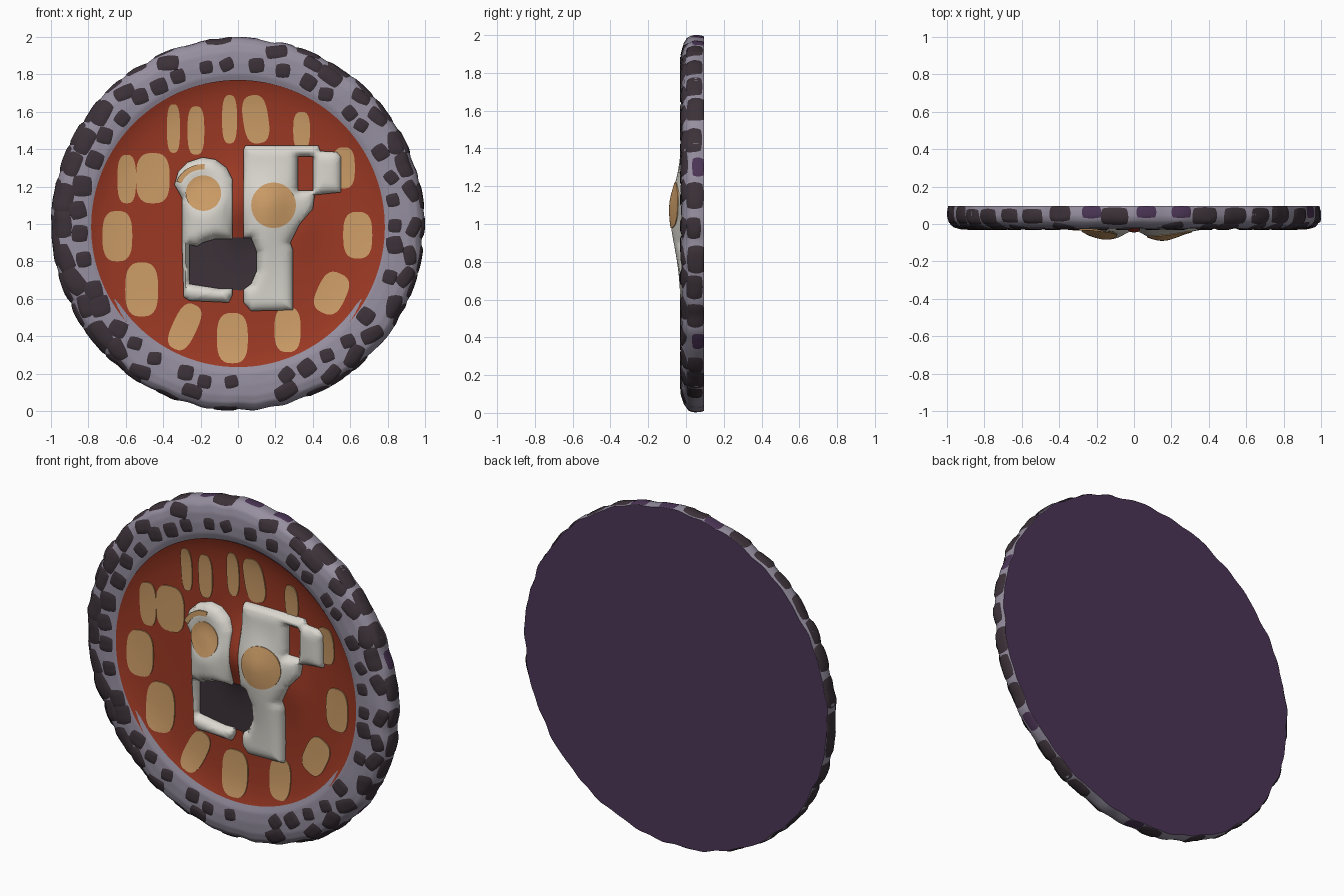
import bpy, bmesh, math, random
from mathutils import Vector

if "Cube" in bpy.data.objects:
    bpy.data.objects.remove(bpy.data.objects["Cube"])
random.seed(7)
CZ = 1.0


def mat(name, r, g, b):
    m = bpy.data.materials.new(name)
    lin = lambda c: ((c / 255 + 0.055) / 1.055) ** 2.4 if c > 10 else c / 3295
    m.diffuse_color = (lin(r), lin(g), lin(b), 1)
    m.use_nodes = True
    m.node_tree.nodes["Principled BSDF"].inputs["Base Color"].default_value = m.diffuse_color
    return m


GREY = mat("lavender_grey", 150, 143, 160)
DARK = mat("dark_stone", 60, 50, 57)
PURPLE = mat("deep_purple", 75, 53, 86)
RED = mat("brick_red", 156, 57, 36)
TAN = mat("tan", 205, 157, 103)
WHITE = mat("bone_white", 218, 215, 207)


def finish(bm, name, mats, angle=40):
    me = bpy.data.meshes.new(name)
    bm.to_mesh(me)
    bm.free()
    ob = bpy.data.objects.new(name, me)
    bpy.context.collection.objects.link(ob)
    for m in mats:
        me.materials.append(m)
    bpy.ops.object.select_all(action='DESELECT')
    ob.select_set(True)
    bpy.context.view_layer.objects.active = ob
    bpy.ops.object.shade_smooth_by_angle(angle=math.radians(angle))
    return ob


# ---- rim: wobbly ring whose profile is followed by length u ----
PROFILE = [(.765, -.008), (.80, -.021), (.86, -.025), (.92, -.022), (.96, -.010),
           (.985, .014), (.994, .04), (.993, .07), (.988, .095)]
LENS = [0]
for p, q in zip(PROFILE, PROFILE[1:]):
    LENS.append(LENS[-1] + math.dist(p, q))


def rim(t, u, off=0.0):
    u = max(0, min(LENS[-1], u))
    i = next(k for k in range(len(LENS) - 1) if u <= LENS[k + 1] + 1e-9)
    f = (u - LENS[i]) / (LENS[i + 1] - LENS[i])
    (r0, y0), (r1, y1) = PROFILE[i], PROFILE[i + 1]
    d = math.hypot(r1 - r0, y1 - y0)
    r = r0 + (r1 - r0) * f + off * (y1 - y0) / d
    y = y0 + (y1 - y0) * f - off * (r1 - r0) / d
    w = math.sin(17 * t) + .8 * math.sin(29 * t + 1) + .7 * math.sin(43 * t + 2)
    k = max(0, (r - .8) / .2)
    r = min(1.0, r + .0035 * w * k)
    if u < LENS[-1] - .04:
        y += .0015 * math.sin(31 * t + 20 * u) * k
    return Vector((r * math.cos(t), min(y, .095), CZ + r * math.sin(t)))


bm = bmesh.new()
NT, NU = 256, 32
ring = [[bm.verts.new(rim(2 * math.pi * a / NT, LENS[-1] * b / NU)) for a in range(NT)]
        for b in range(NU + 1)]
for b in range(NU):
    for a in range(NT):
        c = (a + 1) % NT
        bm.faces.new((ring[b][a], ring[b][c], ring[b + 1][c], ring[b + 1][a]))
back = bm.faces.new(ring[-1])
back.material_index = 1
bmesh.ops.recalc_face_normals(bm, faces=bm.faces)
if back.normal.y < 0:
    bmesh.ops.reverse_faces(bm, faces=bm.faces)
finish(bm, "stone_rim_and_back", [GREY, PURPLE])


# ---- cobbles: rounded patches laid over the rim ----
def cobble(bm, t, u, wt, wu, rot, lift=.007, n=6):
    g = []
    for i in range(n + 1):
        row = []
        for j in range(n + 1):
            a, b = 2 * i / n - 1, 2 * j / n - 1
            edge = i in (0, n) or j in (0, n)
            x, y = a * math.sqrt(1 - .25 * b * b) * wt, b * math.sqrt(1 - .25 * a * a) * wu
            x, y = x * math.cos(rot) - y * math.sin(rot), x * math.sin(rot) + y * math.cos(rot)
            row.append(bm.verts.new(rim(t + x / .92, u + y, .0015 if edge else lift)))
        g.append(row)
    for i in range(n):
        for j in range(n):
            bm.faces.new((g[i][j], g[i + 1][j], g[i + 1][j + 1], g[i][j + 1]))


dark, purp = bmesh.new(), bmesh.new()
# rows: count, profile position, half width, half depth
for row, (n, u, wt, wu) in enumerate([(39, .086, .045, .040), (38, .178, .058, .040), (38, .265, .062, .046)]):
    for k in range(n):
        t = 2 * math.pi * (k + random.uniform(-.2, .2)) / n
        deg = math.degrees(t) % 360
        s = random.uniform(.85, 1.15)
        left = 140 < deg < 225
        if left:
            s *= 1.2
        skip = .08
        if row > 0 and 55 < deg < 130:
            skip = .6
        elif row > 0 and 225 < deg < 310:
            skip = .35
        if left:
            skip = 0
        if random.random() < skip:
            if row == 2 and random.random() < .4:
                cobble(purp, t, u + .02, wt * .8, wu * .7, 0, .003)
            continue
        cobble(dark, t, u + random.uniform(-.012, .012), wt * s, wu * s,
               random.uniform(-.5, .5) if row < 2 else 0)
for b, nm, m in ((dark, "dark_cobbles", DARK), (purp, "purple_edge_patches", PURPLE)):
    finish(b, nm, [m], 50)


# ---- dial: shallow dish, swelling in the middle behind the relief ----
def dial_y(x, z):
    r = math.hypot(x, z - .985) / .785
    swell = .07 * math.exp(-(x / .1) ** 2 - ((z - 1.1) / .17) ** 2)
    flank = .02 * math.exp(-((x - .34) / .09) ** 2 - ((z - .98) / .16) ** 2)
    return .025 - .044 * r ** 8 - swell - flank


bm = bmesh.new()
RINGS, SEG = 40, 128
mid = bm.verts.new((0, dial_y(0, .985), .985))
prev = None
for i in range(1, RINGS + 1):
    r = .785 * i / RINGS
    cur = []
    for a in range(SEG):
        x, z = r * math.cos(2 * math.pi * a / SEG), .985 + r * math.sin(2 * math.pi * a / SEG)
        cur.append(bm.verts.new((x, dial_y(x, z), z)))
    for a in range(SEG):
        c = (a + 1) % SEG
        if prev:
            bm.faces.new((prev[a], cur[a], cur[c], prev[c]))
        else:
            bm.faces.new((mid, cur[a], cur[c]))
    prev = cur
finish(bm, "red_dial", [RED])


# ---- sheets: outline cut into a grid, draped over a height rule, with side walls ----
def seg_dist(p, a, b):
    ab = b - a
    f = max(0, min(1, (p - a).dot(ab) / ab.length_squared))
    return (p - a - ab * f).length


def sheet(name, outline, height, m, hole=None, step=.02, wall=.008):
    bm = bmesh.new()
    bm.faces.new([bm.verts.new((x, 0, z)) for x, z in outline])
    bm.normal_update()
    bmesh.ops.triangulate(bm, faces=bm.faces[:])
    for ax in (0, 2):
        lo = math.ceil(min(v.co[ax] for v in bm.verts) / step)
        hi = math.floor(max(v.co[ax] for v in bm.verts) / step)
        no = Vector((1, 0, 0)) if ax == 0 else Vector((0, 0, 1))
        for k in range(lo, hi + 1):
            bmesh.ops.bisect_plane(bm, geom=bm.verts[:] + bm.edges[:] + bm.faces[:],
                                   plane_co=no * (k * step), plane_no=no, dist=1e-5)
    loops = [outline]
    if hole:
        x0, x1, z0, z1 = hole
        loops.append([(x0, z0), (x1, z0), (x1, z1), (x0, z1)])
        gone = [f for f in bm.faces if x0 < f.calc_center_median().x < x1
                and z0 < f.calc_center_median().z < z1]
        bmesh.ops.delete(bm, geom=gone, context='FACES')
    segs = [(Vector(l[i - 1]), Vector(l[i])) for l in loops for i in range(len(l))]
    for v in bm.verts:
        d = min(seg_dist(v.co.xz, a, b) for a, b in segs)
        v.co.y = height(v.co.x, v.co.z, d)
    bm.normal_update()
    for f in bm.faces:
        if f.normal.y > 0:
            f.normal_flip()
    ext = bmesh.ops.extrude_edge_only(bm, edges=[e for e in bm.edges if e.is_boundary])["geom"]
    for v in ext:
        if isinstance(v, bmesh.types.BMVert):
            v.co.y += wall
    return finish(bm, name, [m], 60)


# two swellings, one under each round plate, tailing off downwards
def relief_y(x, z):
    lump = math.exp(-((abs(x) - .15) / .13) ** 2 - ((z - 1.08) / (.17 if z > 1.08 else .27)) ** 2)
    y = -.028 - .058 * lump
    return y + .018 * math.exp(-(math.hypot(x + .19, z - 1.17) / .1) ** 4)


def rounded(x, z, d):
    f = min(1, d / .06)
    f = .35 + .65 * math.sqrt(1 - (1 - f) ** 2)
    base = dial_y(x, z)
    return base + (min(relief_y(x, z), base - .008) - base) * f


def over_relief(x, z, d):
    return min(relief_y(x, z), dial_y(x, z) - .008) - .004


def over_dial(x, z, d):
    return dial_y(x, z) - .006


def oval(cx, cz, rx, rz, power=1.0, tilt=0, n=28):
    pts = []
    for i in range(n):
        t = 2 * math.pi * i / n
        c, s = math.cos(t), math.sin(t)
        x, z = rx * math.copysign(abs(c) ** power, c), rz * math.copysign(abs(s) ** power, s)
        pts.append((cx + x * math.cos(tilt) - z * math.sin(tilt), cz + x * math.sin(tilt) + z * math.cos(tilt)))
    return pts


# bone-white relief in the middle, both halves bitten away around the dark recess
sheet("left_relief", [(-.29, .61), (-.26, .59), (-.05, .58), (-.03, .62), (-.03, .655), (-.1, .655), (-.26, .68),
                      (-.26, .89), (-.22, .88), (-.19, .90), (-.12, .92), (-.03, .92), (-.03, 1.24), (-.06, 1.30),
                      (-.12, 1.345), (-.19, 1.357), (-.27, 1.33), (-.32, 1.28), (-.34, 1.21),
                      (-.30, 1.14), (-.30, .9)], rounded, WHITE, wall=.04)
sheet("right_relief", [(.04, 1.42), (.43, 1.42), (.44, 1.39), (.53, 1.385), (.55, 1.36), (.55, 1.17), (.41, 1.155),
                       (.40, 1.08), (.33, 1.0), (.28, .9), (.295, .86), (.295, .54), (.07, .535), (.03, .58),
                       (.03, .65), (.07, .68), (.10, .75), (.10, .85), (.07, .925), (.03, .925), (.03, 1.4)],
      rounded, WHITE, hole=(.32, .40, 1.18, 1.36), wall=.04)
sheet("dark_recess", [(-.27, .90), (-.19, .91), (-.12, .925), (.075, .93), (.11, .85), (.11, .75),
                      (.07, .67), (.02, .645), (-.1, .65), (-.27, .67)], over_dial, DARK)
sheet("left_round_plate", oval(-.185, 1.165, .095, .095), over_relief, TAN)
sheet("right_round_plate", oval(.19, 1.10, .12, .122), over_relief, TAN)
arc = [(-.19 + r * math.cos(a), 1.17 + r * math.sin(a)) for r, seq in ((.15, range(9)), (.122, range(8, -1, -1)))
       for a in [math.radians(85 + 9 * k) for k in seq]]
sheet("left_brow_arc", arc, lambda x, z, d: rounded(x, z, .04) - .004, TAN)

# plain hour marks: x, z, half width, half height, tilt in degrees
MARKS = [(-.345, 1.51, .035, .13, 0), (-.225, 1.50, .045, .13, 0),
         (-.045, 1.56, .04, .13, 0), (.095, 1.56, .068, .13, 8),
         (.34, 1.50, .045, .10, 0), (.565, 1.30, .06, .11, 0),
         (.64, .94, .078, .125, 0), (.50, .63, .078, .115, -25),
         (.265, .435, .07, .12, 0), (-.03, .39, .083, .135, 0),
         (-.285, .45, .065, .13, -25), (-.515, .65, .088, .145, 0),
         (-.645, .935, .08, .135, 0), (-.595, 1.24, .05, .13, 0), (-.455, 1.245, .09, .135, 0)]
for i, (x, z, w, h, tilt) in enumerate(MARKS):
    sheet(f"hour_mark_{i + 1}", oval(x, z, w, h, .7, math.radians(tilt)), over_dial, TAN, step=.05)
